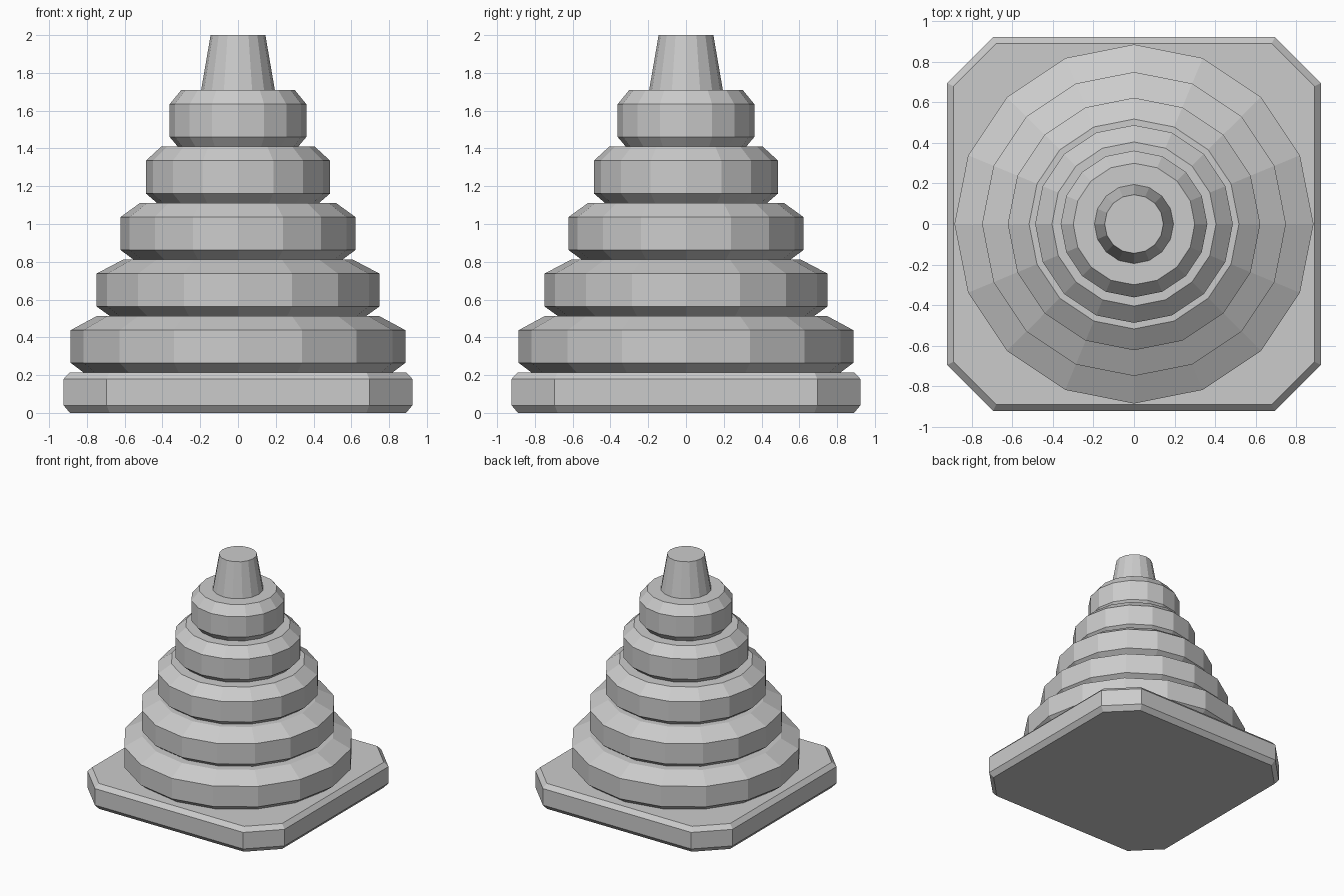
import bpy
import bmesh
import math

default_cube = bpy.data.objects.get("Cube")
if default_cube:
    bpy.data.objects.remove(default_cube, do_unlink=True)

# Single plain grey
GREY = (0.6, 0.6, 0.6, 1.0)
grey = bpy.data.materials.new("plain grey")
grey.use_nodes = True
grey.diffuse_color = GREY
grey.node_tree.nodes["Principled BSDF"].inputs["Base Color"].default_value = GREY


def loft(name, sections):
    """Join stacked outlines with quads and cap both ends."""
    bm = bmesh.new()
    loops = [[bm.verts.new(p) for p in section] for section in sections]
    for low, high in zip(loops, loops[1:]):
        for i in range(len(low)):
            j = (i + 1) % len(low)
            bm.faces.new((low[i], low[j], high[j], high[i]))
    bm.faces.new(loops[0][::-1])
    bm.faces.new(loops[-1])
    mesh = bpy.data.meshes.new(name)
    bm.to_mesh(mesh)
    bm.free()
    mesh.materials.append(grey)
    obj = bpy.data.objects.new(name, mesh)
    bpy.context.collection.objects.link(obj)
    return obj


def circle(radius, z, sides=16):
    angles = [math.tau * i / sides for i in range(sides)]
    return [(radius * math.cos(a), radius * math.sin(a), z) for a in angles]


def clipped_square(half, flat, z):
    """Square outline with cut corners."""
    points = []
    for i in range(4):
        c, s = round(math.cos(i * math.pi / 2)), round(math.sin(i * math.pi / 2))
        for x, y in ((half, -flat), (half, flat)):
            points.append((x * c - y * s, x * s + y * c, z))
    return points


# Base plate with bevelled rims
loft("base_plate", [
    clipped_square(0.89, 0.68, 0),
    clipped_square(0.923, 0.695, 0.04),
    clipped_square(0.923, 0.695, 0.18),
    clipped_square(0.89, 0.68, 0.215),
])

# Stacked rings: bottom, widest and top radius
STEP = 0.299
rings = [(0.82, 0.886, 0.745), (0.68, 0.75, 0.605), (0.555, 0.623, 0.518),
         (0.43, 0.488, 0.405), (0.32, 0.362, 0.3)]
for n, (bottom, widest, top) in enumerate(rings):
    z = 0.215 + n * STEP
    loft(f"ring_{n + 1}", [
        circle(bottom, z),
        circle(widest, z + 0.05),
        circle(widest, z + 0.223),
        circle(top, z + STEP),
    ])

# Tapered peg on top
loft("peg_tip", [circle(0.195, 0.215 + 5 * STEP), circle(0.145, 2.0)])
